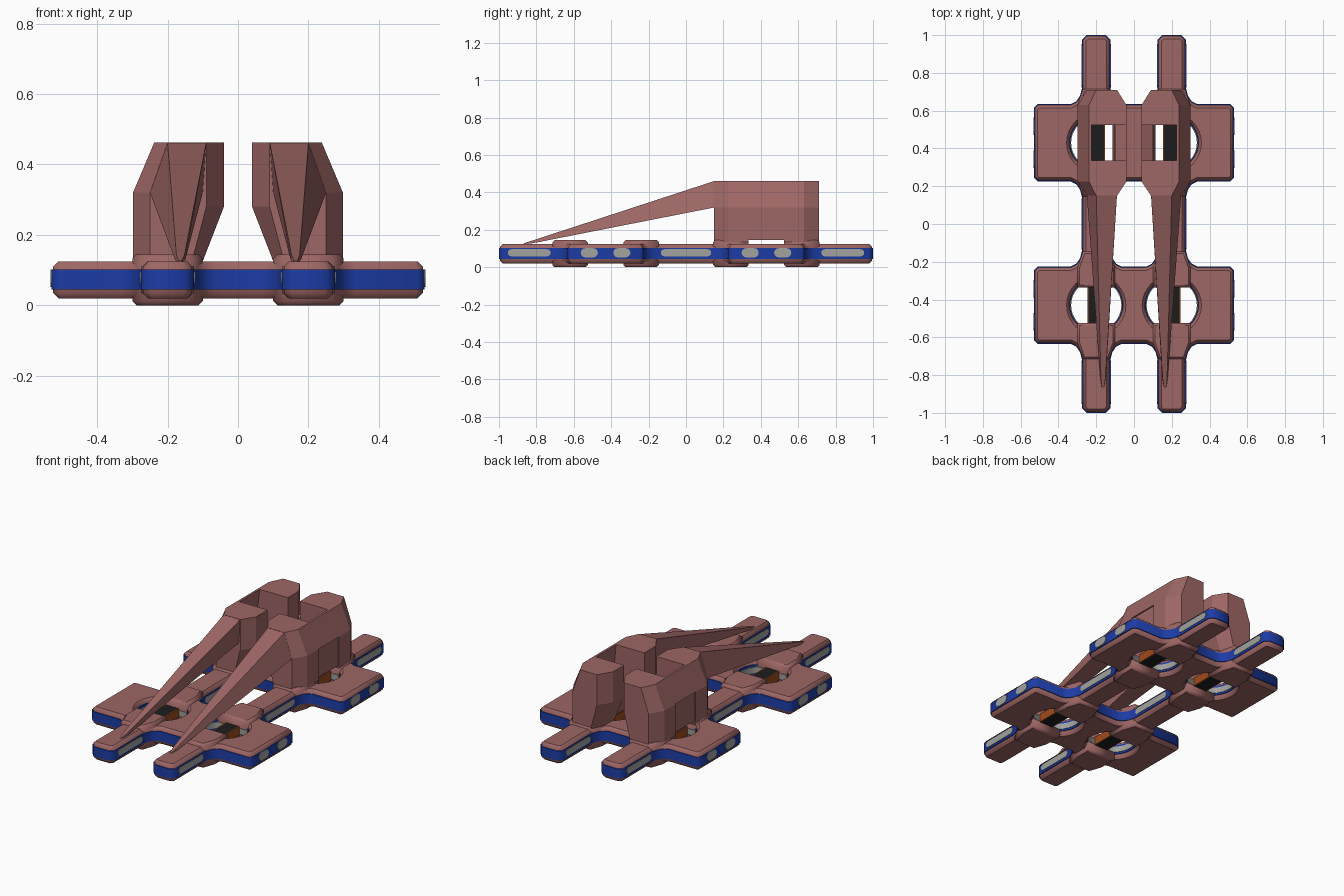
import bpy, bmesh, math

if "Cube" in bpy.data.objects:
    bpy.data.objects.remove(bpy.data.objects["Cube"])


def material(name, rgb):
    m = bpy.data.materials.new(name)
    m.diffuse_color = (*rgb, 1)
    m.use_nodes = True
    m.node_tree.nodes["Principled BSDF"].inputs["Base Color"].default_value = m.diffuse_color
    return m


MAUVE = material("mauve", (0.34, 0.135, 0.13))
BLUE = material("blue", (0.012, 0.045, 0.38))
GREY = material("grey", (0.36, 0.36, 0.34))
BLACK = material("black", (0.012, 0.012, 0.012))
ORANGE = material("orange", (0.35, 0.07, 0.01))


def plate(name, loops, z0, z1, mat, bevel=0.0, grow=0.0):
    """Flat filled outline (inner loops become holes) with chamfered rims."""
    cu = bpy.data.curves.new(name, 'CURVE')
    cu.dimensions = '2D'
    cu.fill_mode = 'BOTH'
    cu.extrude = (z1 - z0) / 2 - bevel
    cu.bevel_depth = bevel
    cu.bevel_resolution = 0
    cu.offset = grow - bevel
    for pts in loops:
        s = cu.splines.new('POLY')
        s.points.add(len(pts) - 1)
        for p, (x, y) in zip(s.points, pts):
            p.co = (x, y, 0, 1)
        s.use_cyclic_u = True
    ob = bpy.data.objects.new(name, cu)
    ob.location.z = (z0 + z1) / 2
    bpy.context.collection.objects.link(ob)
    cu.materials.append(mat)
    bpy.ops.object.select_all(action='DESELECT')
    ob.select_set(True)
    bpy.context.view_layer.objects.active = ob
    bpy.ops.object.convert(target='MESH')
    return ob


def loft(name, rings, mat, mirror=(True, False)):
    """Skin a row of matching cross-sections, cap both ends, mirror the result."""
    bm = bmesh.new()
    vs = [[bm.verts.new(p) for p in r] for r in rings]
    n = len(rings[0])
    for a, b in zip(vs, vs[1:]):
        for i in range(n):
            j = (i + 1) % n
            bm.faces.new((a[i], a[j], b[j], b[i]))
    bm.faces.new(vs[0])
    bm.faces.new(vs[-1][::-1])
    bmesh.ops.recalc_face_normals(bm, faces=bm.faces)
    me = bpy.data.meshes.new(name)
    bm.to_mesh(me)
    bm.free()
    me.materials.append(mat)
    ob = bpy.data.objects.new(name, me)
    bpy.context.collection.objects.link(ob)
    md = ob.modifiers.new("mirror", 'MIRROR')
    md.use_axis = (mirror[0], mirror[1], False)
    md.use_mirror_merge = False
    return ob


def box(name, x, y, z, mat, mirror=(True, True)):
    ring = lambda yy: [(x[0], yy, z[0]), (x[1], yy, z[0]), (x[1], yy, z[1]), (x[0], yy, z[1])]
    return loft(name, [ring(y[0]), ring(y[1])], mat, mirror)


def four_way(half):
    """Close a quarter outline that starts on x=0 and ends on y=0 (or the reverse)."""
    out = []
    for sx, sy, step in ((1, 1, 1), (1, -1, -1), (-1, -1, 1), (-1, 1, -1)):
        for x, y in half[::step]:
            p = (sx * x, sy * y)
            if not out or math.dist(p, out[-1]) > 1e-5:
                out.append(p)
    return out


# Base outline: two long bars joined by two wide pads
outer = four_way([(.065, .635), (.095, .65), (.115, .68), (.125, .72), (.125, .975), (.15, 1),
                  (.25, 1), (.275, .975), (.275, .72), (.285, .68), (.305, .65), (.335, .635),
                  (.51, .635), (.53, .615), (.53, .245), (.51, .225), (.335, .225),
                  (.305, .21), (.285, .18), (.275, .14)])
inner = four_way([(.065, .225), (.095, .21), (.115, .18), (.125, .14)])


def hole(cx, cy, s=1.0):
    pts = []
    for i in range(32):
        t = math.tau * i / 32
        x, y = .137 * s * math.cos(t), .137 * s * math.sin(t)
        if abs(y) < .098 * s:
            pts.append((cx + x, cy + y))
    return pts


centres = [(sx * .2, sy * .43) for sx in (1, -1) for sy in (1, -1)]
holes = [hole(*c) for c in centres]
plate("base_body", [outer, inner] + holes, .02, .125, MAUVE, .015, -.005)
plate("blue_edge_band", [outer, inner] + holes, .045, .102, BLUE)
plate("hole_liners", [hole(*c, s) for c in centres for s in (1.04, .97)], .055, .09, GREY)

# Raised saddles before and after each hole
saddle = [(.13, .715), (.27, .715), (.3, .63), (.3, .525), (.1, .525), (.1, .63)]
saddles = []
for sx in (1, -1):
    for sy in (1, -1):
        saddles.append([(sx * x, sy * y) for x, y in saddle])
        saddles.append([(sx * x, sy * (.86 - y)) for x, y in saddle])
plate("raised_saddles", saddles, 0, .145, MAUVE, .012)

# Bars crossing the holes
box("hole_crossbar", (.16, .24), (.32, .54), (.05, .1), BLACK)
box("crossbar_inner_side", (.154, .16), (.32, .54), (.05, .1), ORANGE)
box("crossbar_outer_side", (.24, .246), (.32, .54), (.05, .1), ORANGE)


# Rounded grey inlays in the blue band
def slot(name, x0, x1, cy, length, height, mirror=(True, True)):
    r = height / 2
    prof = []
    for i in range(14):
        t = -math.pi / 2 + math.pi * (i % 7) / 6 + (math.pi if i > 6 else 0)
        side = 1 if i < 7 else -1
        prof.append((cy + side * (length / 2 - r) + r * math.cos(t), .077 + r * math.sin(t)))
    loft(name, [[(x, y, z) for y, z in prof] for x in (x0, x1)], GREY, mirror)


for cy in (.343, .517):
    slot("pad_inlay", .52, .533, cy, .092, .05)
for x0, x1, side in ((.265, .278, "outer"), (.122, .135, "inner")):
    slot("bar_end_inlay_" + side, x0, x1, .838, .23, .038)
    slot("bar_middle_inlay_" + side, x0, x1, 0, .27, .038, (True, False))


# Tall fin: front and rear blocks joined by side walls around an open shaft
def section(y, a, b, c, d):
    return [(a, y, .12), (a, y, .32), (b, y, .462), (c, y, .462), (c, y, .28), (d, y, .12)]


FULL = (.298, .238, .04, .102)
END = (.25, .2, .09, .132)
loft("fin_rear_block", [section(.525, *FULL), section(.63, *FULL), section(.71, *END)], MAUVE)
loft("fin_front_block", [section(.15, *END), section(.225, *FULL), section(.335, *FULL)], MAUVE)


def wall(name, prof):
    loft(name, [[(x, y, z) for x, z in prof] for y in (.33, .53)], MAUVE)


wall("fin_outer_wall", [(.298, .32), (.238, .462), (.225, .462), (.24, .32)])
wall("fin_outer_panel", [(.29, .145), (.29, .325), (.24, .325), (.24, .145)])
wall("fin_inner_wall", [(.102, .145), (.04, .28), (.04, .32), (.1, .29), (.115, .145)])

# Long spike tapering forward from the fin
loft("fin_spike", [
    [(.25, .155, .32), (.2, .155, .462), (.09, .155, .462), (.1, .155, .32)],
    [(.178, -.82, .128), (.175, -.82, .143), (.152, -.82, .143), (.15, -.82, .128)],
    [(.17, -.87, .122), (.169, -.87, .127), (.16, -.87, .127), (.159, -.87, .122)]], MAUVE)
